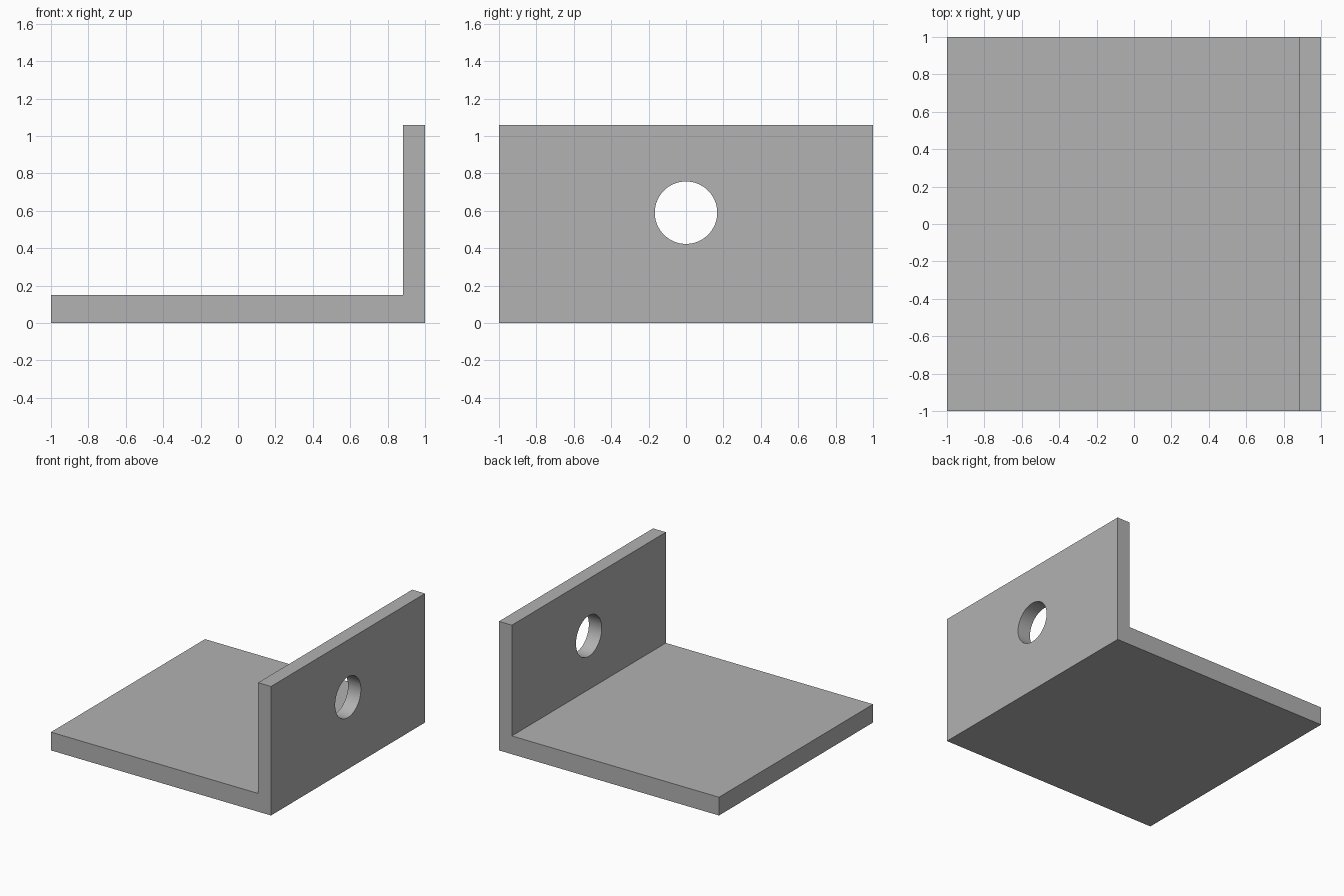
import bpy
import bmesh
import math
from mathutils import Matrix, Vector

if "Cube" in bpy.data.objects:
    bpy.data.objects.remove(bpy.data.objects["Cube"], do_unlink=True)

WALL_X, BASE_TOP, WALL_TOP = 0.883, 0.15, 1.06
HOLE_Z, HOLE_RADIUS = 0.59, 0.167


def material(name, rgb):
    mat = bpy.data.materials.new(name)
    mat.use_nodes = True
    mat.diffuse_color = (*rgb, 1)
    mat.node_tree.nodes["Principled BSDF"].inputs["Base Color"].default_value = (*rgb, 1)
    return mat


def make_object(name, bm, mat):
    bmesh.ops.recalc_face_normals(bm, faces=bm.faces)
    mesh = bpy.data.meshes.new(name)
    bm.to_mesh(mesh)
    bm.free()
    mesh.materials.append(mat)
    obj = bpy.data.objects.new(name, mesh)
    bpy.context.collection.objects.link(obj)
    return obj


grey = material("plain grey", (0.445, 0.445, 0.445))

# L-shaped plate: side profile extruded from front to back
profile = [(-1, 0), (1, 0), (1, WALL_TOP), (WALL_X, WALL_TOP),
           (WALL_X, BASE_TOP), (-1, BASE_TOP)]
bm = bmesh.new()
face = bm.faces.new([bm.verts.new((x, -1, z)) for x, z in profile])
extruded = bmesh.ops.extrude_face_region(bm, geom=[face], use_keep_orig=True)
bmesh.ops.translate(bm, vec=Vector((0, 2, 0)),
                    verts=[v for v in extruded["geom"] if isinstance(v, bmesh.types.BMVert)])
bracket = make_object("angle_bracket", bm, grey)

# Round bolt hole through the upright wall
bm = bmesh.new()
bmesh.ops.create_cone(bm, cap_ends=True, segments=64, radius1=HOLE_RADIUS,
                      radius2=HOLE_RADIUS, depth=0.5,
                      matrix=Matrix.Translation((0.94, 0, HOLE_Z))
                      @ Matrix.Rotation(math.pi / 2, 4, "Y"))
cutter = make_object("hole_cutter", bm, grey)

bpy.ops.object.select_all(action="DESELECT")
bracket.select_set(True)
bpy.context.view_layer.objects.active = bracket
cut = bracket.modifiers.new("bolt hole", "BOOLEAN")
cut.operation = "DIFFERENCE"
cut.solver = "EXACT"
cut.object = cutter
bpy.ops.object.modifier_apply(modifier=cut.name)
bpy.data.objects.remove(cutter, do_unlink=True)

bpy.ops.object.shade_smooth_by_angle(angle=math.radians(30))
